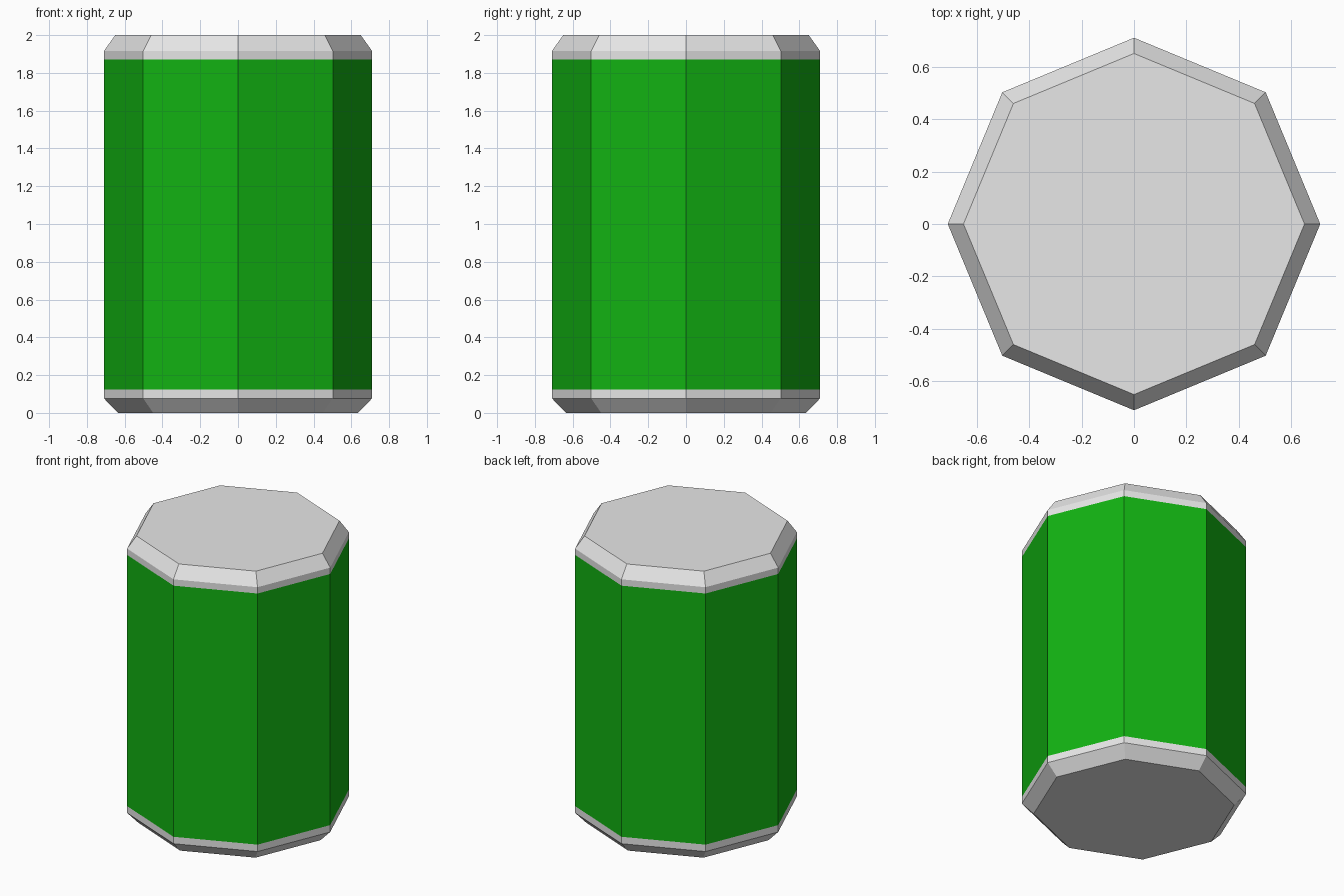
import bpy, bmesh, math

if "Cube" in bpy.data.objects:
    bpy.data.objects.remove(bpy.data.objects["Cube"])

def material(name, rgb):
    m = bpy.data.materials.new(name)
    m.diffuse_color = (*rgb, 1)
    m.use_nodes = True
    m.node_tree.nodes["Principled BSDF"].inputs["Base Color"].default_value = m.diffuse_color
    return m

metal = material("light grey metal", (0.8, 0.8, 0.8))
green = material("green label", (0.006, 0.45, 0.006))

SIDES = 8
# can profile: (radius, height) from bottom to top
PROFILE = [(0.635, 0), (0.71, 0.077), (0.71, 0.125),
           (0.71, 1.872), (0.71, 1.916), (0.65, 2.0)]

bm = bmesh.new()
rings = []
for r, z in PROFILE:
    rings.append([bm.verts.new((r * math.cos(math.tau * i / SIDES),
                                r * math.sin(math.tau * i / SIDES), z))
                  for i in range(SIDES)])

# side bands
for a, b in zip(rings, rings[1:]):
    for i in range(SIDES):
        j = (i + 1) % SIDES
        bm.faces.new((a[i], a[j], b[j], b[i]))

# flat bottom and lid
bm.faces.new(rings[0][::-1])
bm.faces.new(rings[-1])

# green label on the tall middle band, bare metal elsewhere
for f in bm.faces:
    zs = [v.co.z for v in f.verts]
    f.material_index = 1 if max(zs) - min(zs) > 1 else 0

mesh = bpy.data.meshes.new("can")
bm.to_mesh(mesh)
bm.free()
mesh.materials.append(metal)
mesh.materials.append(green)
bpy.context.collection.objects.link(bpy.data.objects.new("can", mesh))
